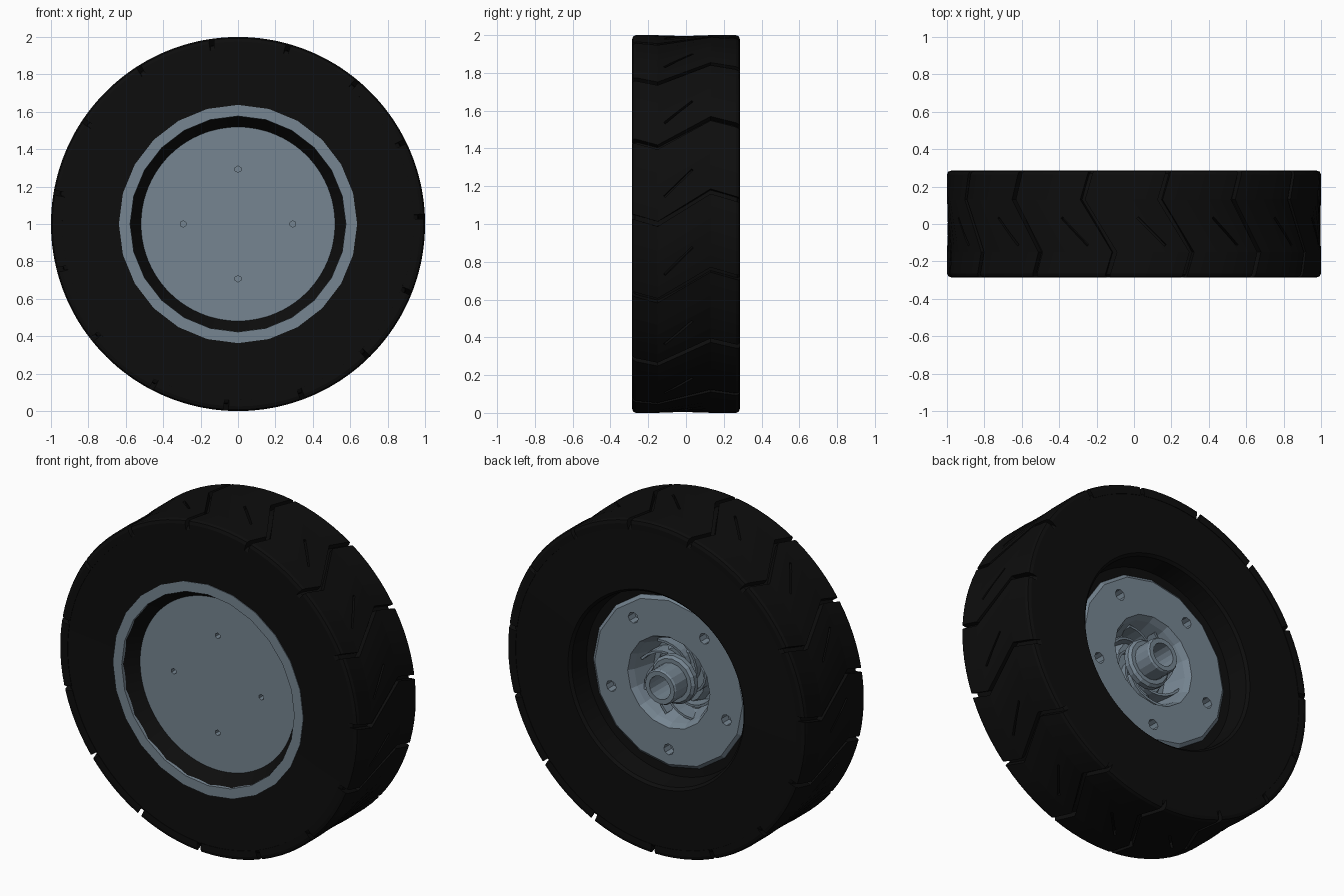
import bpy, bmesh
from math import sin, cos, pi, radians
from mathutils import Matrix, Vector

cube = bpy.data.objects.get("Cube")
if cube:
    bpy.data.objects.remove(cube)


def material(name, colour):
    m = bpy.data.materials.new(name)
    m.use_nodes = True
    m.diffuse_color = (*colour, 1)
    m.node_tree.nodes["Principled BSDF"].inputs["Base Color"].default_value = (*colour, 1)
    return m


RUBBER = material("black_rubber", (0.004, 0.004, 0.004))
STEEL = material("slate_steel", (0.18, 0.235, 0.285))
CENTRE = Vector((0, 0, 1))


def finish(name, bm, mat, smooth=False):
    bmesh.ops.recalc_face_normals(bm, faces=bm.faces)
    mesh = bpy.data.meshes.new(name)
    bm.to_mesh(mesh)
    bm.free()
    ob = bpy.data.objects.new(name, mesh)
    bpy.context.collection.objects.link(ob)
    if mat:
        mesh.materials.append(mat)
    if smooth:
        bpy.ops.object.select_all(action='DESELECT')
        ob.select_set(True)
        bpy.context.view_layer.objects.active = ob
        bpy.ops.object.shade_smooth_by_angle(angle=radians(30))
    return ob


def polar(r, a, y):
    return Vector((r * sin(a), y, 1 + r * cos(a)))


def lathe(name, profile, sides, mat, smooth=False, closed=True):
    """Revolve (radius, y) points about the axle."""
    bm = bmesh.new()
    vs = [bm.verts.new(polar(r, 0, y)) for r, y in profile]
    pairs = list(zip(vs, vs[1:])) + ([(vs[-1], vs[0])] if closed else [])
    edges = [bm.edges.new(p) for p in pairs]
    bmesh.ops.spin(bm, geom=vs + edges, cent=CENTRE, axis=(0, 1, 0),
                   angle=2 * pi, steps=sides, use_merge=True)
    bmesh.ops.remove_doubles(bm, verts=bm.verts, dist=0.0005)
    return finish(name, bm, mat, smooth)


def cut(target, cutter):
    cutter.hide_render = True
    cutter.hide_viewport = True
    cutter.display_type = 'WIRE'
    mod = target.modifiers.new("cut", 'BOOLEAN')
    mod.operation = 'DIFFERENCE'
    mod.solver = 'EXACT'
    mod.object = cutter


def drills(name, count, ring, radius, y, depth, sides, start):
    """Ring of drill bits parallel to the axle."""
    bm = bmesh.new()
    for i in range(count):
        p = polar(ring, start + i * 2 * pi / count, y)
        bmesh.ops.create_cone(bm, cap_ends=True, segments=sides, radius1=radius,
                              radius2=radius, depth=depth,
                              matrix=Matrix.Translation(p) @ Matrix.Rotation(pi / 2, 4, 'X'))
    return finish(name, bm, None)


# Tyre carcass with a stepped bore
lathe("tyre_carcass", [(0.58, -0.28), (0.94, -0.283), (0.96, -0.27), (0.965, -0.25),
                       (0.965, 0.25), (0.96, 0.27), (0.94, 0.283), (0.59, 0.285),
                       (0.575, 0.27), (0.56, 0.15), (0.45, 0.14), (0.45, -0.1)],
      90, RUBBER, True)

# Zigzag tread lugs, separated by grooves
LUGS, STEPS, GAP = 15, 6, 0.026
PITCH = 2 * pi / LUGS
ROWS = [(-0.286, 0.975), (-0.28, 0.993), (-0.265, 1), (-0.15, 1), (0.13, 1),
        (0.265, 1), (0.28, 0.993), (0.286, 0.975)]


def zigzag(y):
    """Groove height along the tread at a given width."""
    if y < -0.15:
        return (-0.15 - y) * 0.3
    if y < 0.13:
        return (y + 0.15) * 0.62
    return 0.174 - (y - 0.13) * 0.3


bm = bmesh.new()
for k in range(LUGS):
    layers = []
    for inner in (False, True):
        layers.append([[bm.verts.new(polar(
            0.94 if inner else r,
            pi / 2 - zigzag(y) - k * PITCH - GAP / 2 - j * (PITCH - GAP) / STEPS, y))
            for j in range(STEPS + 1)] for y, r in ROWS])
    top, base = layers
    n = len(ROWS)
    for g in layers:
        for i in range(n - 1):
            for j in range(STEPS):
                bm.faces.new((g[i][j], g[i][j + 1], g[i + 1][j + 1], g[i + 1][j]))
    for i in (0, n - 1):
        for j in range(STEPS):
            bm.faces.new((top[i][j], top[i][j + 1], base[i][j + 1], base[i][j]))
    for j in (0, STEPS):
        for i in range(n - 1):
            bm.faces.new((top[i][j], top[i + 1][j], base[i + 1][j], base[i][j]))
lugs = finish("tread_lugs", bm, RUBBER)

# Diagonal slit in every lug
bm = bmesh.new()
for k in range(LUGS):
    spin = Matrix.Rotation(-k * PITCH - 0.22, 4, 'Y')
    place = (Matrix.Translation(CENTRE) @ spin @ Matrix.Translation((0.99, -0.04, 0))
             @ Matrix.Rotation(radians(45), 4, 'X') @ Matrix.Diagonal((0.06, 0.21, 0.012, 1)))
    bmesh.ops.create_cube(bm, size=1, matrix=place)
cut(lugs, finish("slit_cutter", bm, None))

# Front rim: dished cover with a raised lip
front = lathe("front_rim", [(0, -0.195), (0.572, -0.195), (0.577, -0.287), (0.637, -0.287),
                            (0.63, -0.26), (0.57, -0.1), (0, -0.1)], 24, STEEL)
cut(front, drills("cover_hole_cutter", 4, 0.293, 0.017, -0.195, 0.08, 6, 0))

# Back plate with a conical well and five bolt holes
back = lathe("back_plate", [(0.515, 0.1), (0.515, 0.15), (0.495, 0.165), (0.275, 0.165),
                            (0.255, 0.13), (0.215, 0), (0, 0), (0, -0.06), (0.515, -0.06)],
             16, STEEL)
cut(back, drills("bolt_hole_cutter", 5, 0.405, 0.033, 0.165, 0.12, 8, pi))

# Hub tube, collar and bearing seat
lathe("hub_tube", [(0.07, -0.03), (0.07, 0.25), (0.098, 0.25), (0.105, 0.24), (0.105, -0.03)],
      16, STEEL)
lathe("hub_collar", [(0.1, 0.09), (0.1, 0.135), (0.13, 0.135), (0.145, 0.12), (0.145, 0.09)],
      16, STEEL)
lathe("hub_seat", [(0.1, 0), (0.1, 0.05), (0.16, 0.05), (0.18, 0)], 16, STEEL)

# Swirled vanes inside the well
bm = bmesh.new()
VANES, SPAN = 8, 6
for k in range(VANES):
    strip = []
    for j in range(SPAN + 1):
        t = j / SPAN
        a = k * 2 * pi / VANES + t * 1.3
        r = 0.1 + 0.14 * t
        strip.append([bm.verts.new(polar(r, a, y)) for y in (-0.01, 0.075 + 0.03 * t)])
    for p, q in zip(strip, strip[1:]):
        bm.faces.new((p[0], q[0], q[1], p[1]))
vanes = finish("hub_vanes", bm, STEEL)
vanes.modifiers.new("thickness", 'SOLIDIFY').thickness = 0.014
